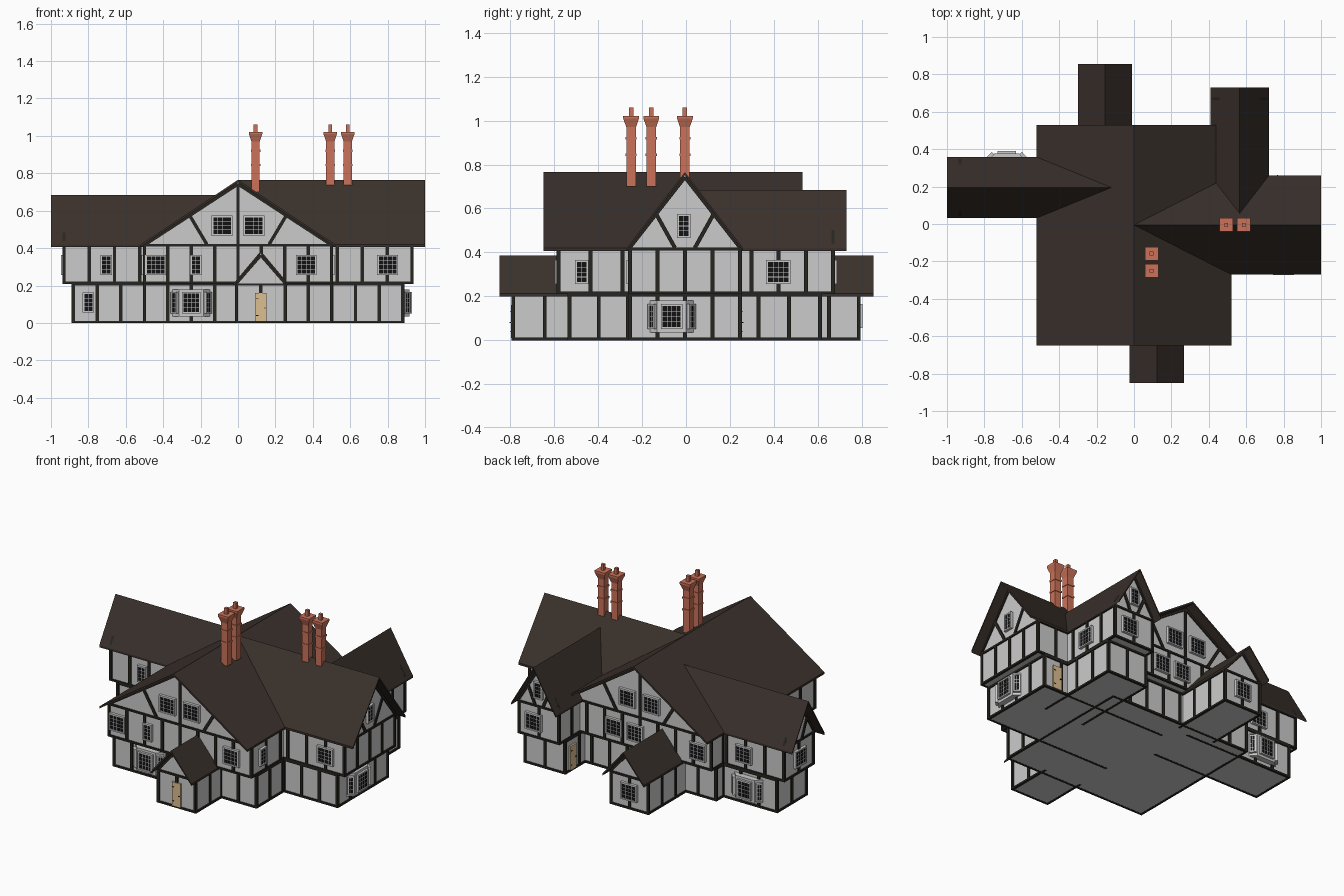
import bpy, bmesh, math
from mathutils import Matrix, Vector

if "Cube" in bpy.data.objects:
    bpy.data.objects.remove(bpy.data.objects["Cube"])


def material(name, rgb):
    m = bpy.data.materials.new(name)
    m.diffuse_color = (*rgb, 1)
    m.use_nodes = True
    m.node_tree.nodes["Principled BSDF"].inputs["Base Color"].default_value = m.diffuse_color
    return m


ROOF = material("roof_tile", (0.042, 0.030, 0.024))
WOOD = material("dark_timber", (0.020, 0.018, 0.014))
BRICK = material("brick", (0.60, 0.17, 0.10))
DOOR = material("door_wood", (0.72, 0.52, 0.28))
GLASS = material("dark_glass", (0.006, 0.006, 0.007))


def finish(name, bm, mat=None):
    bmesh.ops.recalc_face_normals(bm, faces=bm.faces)
    me = bpy.data.meshes.new(name)
    bm.to_mesh(me)
    bm.free()
    ob = bpy.data.objects.new(name, me)
    bpy.context.collection.objects.link(ob)
    if mat:
        me.materials.append(mat)
    return ob


def place(x, y, z, deg):
    # local x runs across, local -y points outward
    return Matrix.Translation((x, y, z)) @ Matrix.Rotation(math.radians(deg), 4, 'Z')


def box(bm, M, c, s):
    bmesh.ops.create_cube(bm, size=1, matrix=M @ Matrix.Translation(c) @ Matrix.Diagonal((*s, 1)))


def prism(bm, M, pts, y0, y1):
    a = [bm.verts.new(M @ Vector((x, y0, z))) for x, z in pts]
    b = [bm.verts.new(M @ Vector((x, y1, z))) for x, z in pts]
    bm.faces.new(a)
    bm.faces.new(b[::-1])
    for i in range(len(a)):
        j = (i + 1) % len(a)
        bm.faces.new((a[i], a[j], b[j], b[i]))


def beam(bm, M, p, q, w=0.018, d=0.014):
    # straight timber in an xz plane between two points
    p, q = Vector(p), Vector(q)
    v = q - p
    R = Matrix.Rotation(math.atan2(v.x, v.z), 4, 'Y')
    box(bm, M @ Matrix.Translation((p + q) / 2) @ R, (0, 0, 0), (w, d, v.length))


def framed(bm, M, x0, x1, z0, z1):
    # rails and evenly spaced posts on one wall (wall plane at local y = 0)
    n = max(2, round((x1 - x0) / 0.13))
    for i in range(n + 1):
        box(bm, M, (x0 + (x1 - x0) * i / n, 0, (z0 + z1) / 2), (0.018, 0.014, z1 - z0))
    for z in (z0 + 0.005, z1 - 0.005):
        box(bm, M, ((x0 + x1) / 2, 0, z), (x1 - x0 + 0.014, 0.016, 0.012))


def wing(name, x, y, deg, hw, rhw, inner, low, tip, rtip, eave, ridge, diag=0):
    M = place(x, y, 0, deg)

    def slope(u):
        return ridge - (ridge - eave) * abs(u) / rhw
    # walls: ground floor and jettied upper floor with gable
    walls = bmesh.new()
    prism(walls, M, [(-hw, 0), (hw, 0), (hw, 0.21), (-hw, 0.21)], -inner, -low)
    t = slope(hw) - 0.008
    prism(walls, M, [(-hw, 0.21), (hw, 0.21), (hw, t), (0, ridge - 0.01), (-hw, t)], -inner, -tip)
    finish(name + "_walls", walls)
    # roof: thin folded shell
    roof = bmesh.new()
    k = 0.013
    prism(roof, M, [(-rhw, eave), (0, ridge), (rhw, eave), (rhw, eave - k), (0, ridge - k),
                    (-rhw, eave - k)], -inner, -rtip)
    finish(name + "_roof", roof, ROOF)
    # timber frame
    tb = bmesh.new()
    floors = [(0, 0.21, low)] + ([(0.21, 0.42, tip)] if eave > 0.3 else [])
    for z0, z1, end in floors:
        framed(tb, M @ Matrix.Translation((0, -end, 0)), -hw, hw, z0, z1)
        for s in (-1, 1):
            S = M @ Matrix.Translation((s * hw, 0, 0)) @ Matrix.Rotation(s * math.pi / 2, 4, 'Z')
            a, b = sorted((s * -inner, s * -end))
            framed(tb, S, a, b, z0, z1)
    for s in (-1, 1):
        beam(tb, M, (s * hw, -tip, t - 0.008), (0, -tip, ridge - 0.022))
        if diag:
            u = s * rhw * 0.5
            beam(tb, M, (u, -tip, slope(u) - 0.015), (s * rhw * diag, -tip, eave))
    if diag > 0.25:
        box(tb, M, (0, -tip, (eave + ridge) / 2 - 0.01), (0.018, 0.014, ridge - eave - 0.02))
    finish(name + "_timber", tb, WOOD)


wing("front_hall", 0, 0, 0, 0.50, 0.52, 0, 0.53, 0.58, 0.65, 0.42, 0.765, 0.32)
wing("rear_hall", 0, 0, 180, 0.50, 0.52, 0, 0.41, 0.46, 0.53, 0.42, 0.765, 0.32)
wing("right_wing", 0, -0.005, 90, 0.25, 0.265, 0, 0.88, 0.93, 1.0, 0.42, 0.765, 0.17)
wing("left_wing", 0, 0.195, 270, 0.145, 0.163, 0.12, 0.88, 0.93, 1.0, 0.42, 0.685, 0.18)
wing("back_wing", 0.565, 0, 180, 0.14, 0.157, 0.05, 0.61, 0.67, 0.73, 0.42, 0.685, 0.18)
wing("front_porch", 0.122, 0, 0, 0.13, 0.145, 0.5, 0.787, 0.787, 0.85, 0.212, 0.385)
wing("back_porch", -0.155, 0, 180, 0.13, 0.145, 0.38, 0.787, 0.787, 0.855, 0.212, 0.385)

frames, panes, bays, doors = (bmesh.new() for _ in range(4))


def window(M, w, h, nx, nz=4):
    # border, dark pane and glazing bars
    iw, ih = w - 0.018, h - 0.018
    for s in (-1, 1):
        box(frames, M, (s * (w - 0.009) / 2, -0.004, 0), (0.009, 0.026, h))
        box(frames, M, (0, -0.004, s * (h - 0.009) / 2), (w, 0.026, 0.009))
    box(panes, M, (0, -0.004, 0), (iw, 0.014, ih))
    for i in range(1, nx):
        box(frames, M, (iw * (i / nx - 0.5), -0.011, 0), (0.0025, 0.004, ih))
    for i in range(1, nz):
        box(frames, M, (0, -0.011, ih * (i / nz - 0.5)), (iw, 0.004, 0.0025))


WIDE, NARROW = (0.112, 0.108, 4), (0.062, 0.108, 2)
for x, y, z, deg, size in [
        # front
        (-0.085, -0.58, 0.52, 0, WIDE), (0.085, -0.58, 0.52, 0, WIDE),
        (-0.44, -0.58, 0.31, 0, WIDE), (-0.225, -0.58, 0.31, 0, NARROW),
        (0.365, -0.58, 0.31, 0, WIDE), (0.80, -0.255, 0.31, 0, WIDE),
        (-0.705, 0.05, 0.31, 0, NARROW), (-0.80, 0.05, 0.11, 0, NARROW),
        # right
        (0.93, -0.01, 0.52, 90, NARROW), (0.50, -0.475, 0.31, 90, NARROW),
        (0.705, 0.42, 0.31, 90, WIDE),
        # back
        (0.085, 0.46, 0.52, 180, WIDE), (-0.085, 0.46, 0.52, 180, WIDE),
        (0.18, 0.46, 0.31, 180, WIDE), (0.03, 0.46, 0.31, 180, WIDE),
        (-0.41, 0.46, 0.31, 180, WIDE), (-0.65, 0.34, 0.31, 180, WIDE),
        (0.565, 0.67, 0.52, 180, NARROW), (0.60, 0.67, 0.31, 180, WIDE),
        (-0.155, 0.787, 0.11, 180, WIDE),
        # left
        (-0.93, 0.19, 0.31, 270, WIDE), (-0.50, -0.24, 0.31, 270, WIDE)]:
    window(place(x, y, z, deg), *size)

# bay windows with three glazed faces
for x, y, deg in [(-0.25, -0.53, 0), (0.88, -0.065, 90), (-0.68, 0.34, 180)]:
    M = place(x, y, 0, deg)
    prism(bays, M @ Matrix.Rotation(math.pi / 2, 4, 'X'),
          [(-0.1, -0.01), (0.1, -0.01), (0.1, 0), (0.066, 0.037), (-0.066, 0.037), (-0.1, 0)], 0.035, 0.18)
    window(M @ place(0, -0.034, 0.108, 0), 0.10, 0.115, 4)
    for s in (-1, 1):
        window(M @ place(s * 0.083, -0.018, 0.108, s * 47.4), 0.042, 0.115, 2)

# doors with a dark knob and hinges
for x, y, deg in [(0.122, -0.787, 0), (0.79, 0.245, 180), (0.425, 0.54, 270)]:
    M = place(x, y, 0, deg)
    box(doors, M, (0, 0, 0.085), (0.06, 0.022, 0.15))
    box(panes, M, (0.022, -0.012, 0.08), (0.006, 0.008, 0.006))
    for z in (0.04, 0.13):
        box(panes, M, (-0.02, -0.011, z), (0.014, 0.004, 0.004))

finish("window_frames", frames)
finish("window_panes", panes, GLASS)
finish("bay_windows", bays)
finish("doors", doors, DOOR)


def chimney(name, x, y, z0):
    # square shaft with bands, flared cap and pot
    bm = bmesh.new()
    prof = [(0.022, z0), (0.022, 0.97), (0.036, 1.01), (0.036, 1.022), (0.010, 1.022), (0.010, 1.06)]
    rings = [[bm.verts.new((x + sx * r, y + sy * r, z)) for sx, sy in ((-1, -1), (1, -1), (1, 1), (-1, 1))]
             for r, z in prof]
    for a, b in zip(rings, rings[1:]):
        for i in range(4):
            j = (i + 1) % 4
            bm.faces.new((a[i], a[j], b[j], b[i]))
    bm.faces.new(rings[0][::-1])
    bm.faces.new(rings[-1])
    for z in (0.845, 0.92):
        box(bm, Matrix.Translation((x, y, z)), (0, 0, 0), (0.051, 0.051, 0.012))
    finish(name, bm, BRICK)


for i, (x, y, z) in enumerate([(0.094, -0.158, 0.70), (0.094, -0.25, 0.70),
                               (0.493, -0.005, 0.735), (0.587, -0.005, 0.735)]):
    chimney(f"chimney_{i + 1}", x, y, z)
